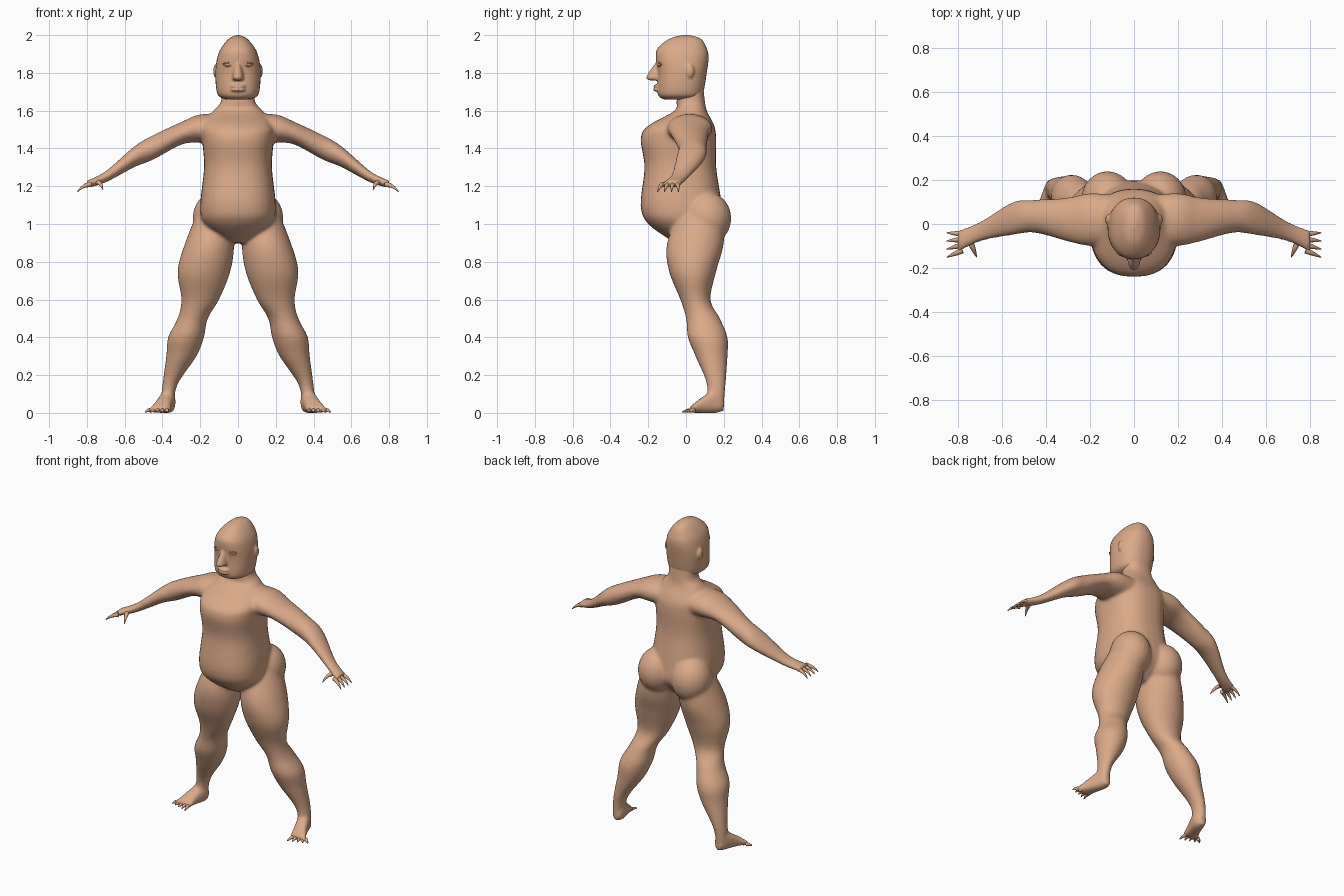
import bpy
import bmesh
from math import cos, sin, tau, copysign
from mathutils import Matrix, Vector

cube = bpy.data.objects.get("Cube")
if cube:
    bpy.data.objects.remove(cube, do_unlink=True)

SEGMENTS = 32
STEPS = 6
SIDES = (1, -1)

skin = bpy.data.materials.new("skin")
skin.use_nodes = True
skin.diffuse_color = (.7, .4, .25, 1)
shader = skin.node_tree.nodes["Principled BSDF"]
shader.inputs["Base Color"].default_value = skin.diffuse_color


def smooth_path(rows):
    """Blend smoothly between the stations of a loft."""
    rows = [Vector(row) for row in rows]
    slopes = [(after - before) / 2
              for before, after in zip(rows[:1] + rows[:-1], rows[1:] + rows[-1:])]
    result = []
    for start, end, leave, arrive in zip(rows, rows[1:], slopes, slopes[1:]):
        for step in range(STEPS):
            t = step / STEPS
            ease = t * t * (3 - 2 * t)
            result.append(start.lerp(end, ease)
                          + leave * t * (1 - t) ** 2
                          - arrive * t * t * (1 - t))
    return result + [rows[-1]]


def rounded(value, power):
    """Push a sine or cosine outward to make a boxier outline."""
    return copysign(abs(value) ** (2 / power), value)


def loft(bm, axis, rows, side=1, power=2):
    """Closed tube; each station is position, then low and high of both widths."""
    rings = []
    for position, low_a, high_a, low_b, high_b in smooth_path(rows):
        ring = []
        for k in range(SEGMENTS):
            angle = tau * k / SEGMENTS
            across = (1 + rounded(cos(angle), power)) / 2
            along = (1 + rounded(sin(angle), power)) / 2
            a = low_a + across * (high_a - low_a)
            b = low_b + along * (high_b - low_b)
            if axis == "x":
                point = Vector((position, b, a))
            elif axis == "y":
                point = Vector((a, position, b))
            else:
                point = Vector((a, b, position))
            point.x *= side
            ring.append(bm.verts.new(point))
        rings.append(ring)
    faces = [bm.faces.new(rings[0]), bm.faces.new(rings[-1])]
    for lower, upper in zip(rings, rings[1:]):
        for k in range(SEGMENTS):
            following = (k + 1) % SEGMENTS
            faces.append(bm.faces.new((lower[k], lower[following],
                                       upper[following], upper[k])))
    bmesh.ops.recalc_face_normals(bm, faces=faces)


def central_loft(bm, rows, power):
    """Upright tube on the centre line: height, half width, front, back."""
    loft(bm, "z", [(height, -half, half, front, back)
                   for height, half, front, back in rows], power=power)


def ellipsoid(bm, centre, radii):
    matrix = Matrix.Translation(centre) @ Matrix.Diagonal((*radii, 1))
    bmesh.ops.create_uvsphere(bm, u_segments=SEGMENTS, v_segments=SEGMENTS // 2,
                              radius=1, matrix=matrix)


def fleshy_object(name, bm, voxel, iterations):
    """Fuse the overlapping masses into one soft skin."""
    mesh = bpy.data.meshes.new(name)
    bm.to_mesh(mesh)
    bm.free()
    mesh.materials.append(skin)
    obj = bpy.data.objects.new(name, mesh)
    bpy.context.collection.objects.link(obj)
    fuse = obj.modifiers.new("fuse", "REMESH")
    fuse.mode = "VOXEL"
    fuse.voxel_size = voxel
    fuse.use_smooth_shade = True
    soften = obj.modifiers.new("soften", "SMOOTH")
    soften.factor = .5
    soften.iterations = iterations


def strands(name, ends, bulge, radii):
    """Mirrored pairs of thin curved tubes, each from a base to a tip."""
    curve = bpy.data.curves.new(name, "CURVE")
    curve.dimensions = "3D"
    curve.bevel_depth = 1
    curve.bevel_resolution = 3
    curve.use_fill_caps = True
    curve.materials.append(skin)
    for side in SIDES:
        for base, tip in ends:
            base, tip = Vector(base), Vector(tip)
            path = (base, base.lerp(tip, .6) + Vector(bulge), tip)
            spline = curve.splines.new("NURBS")
            spline.points.add(len(path) - 1)
            for point, place, radius in zip(spline.points, path, radii):
                point.co = (place.x * side, place.y, place.z, 1)
                point.radius = radius
            spline.order_u = 3
            spline.use_endpoint_u = True
            spline.resolution_u = 6
    bpy.context.collection.objects.link(bpy.data.objects.new(name, curve))


# Torso and neck, from the crotch upward
torso = [(.9, .06, -.06, .1), (1, .18, -.2, .19), (1.1, .2, -.24, .19),
         (1.3, .18, -.22, .16), (1.45, .19, -.24, .16), (1.52, .19, -.2, .15),
         (1.6, .13, -.06, .11), (1.65, .09, -.05, .1), (1.75, .09, -.04, .09)]

# Leg: height, inner, outer, front, back
leg = [(1.1, .03, .2, -.02, .2), (.9, .02, .28, -.1, .2), (.75, .04, .32, -.09, .16),
       (.6, .1, .3, -.03, .13), (.5, .16, .32, 0, .18), (.4, .18, .37, .01, .22),
       (.3, .22, .38, .05, .22), (.15, .32, .4, .11, .21), (.03, .34, .41, .1, .2)]

# Foot: depth, inner, outer, bottom, top
foot = [(.2, .35, .39, .01, .07), (.16, .33, .41, 0, .12),
        (.08, .35, .44, 0, .08), (.02, .36, .48, 0, .03)]

# Arm and palm: distance out, bottom, top, front, back
arm = [(.05, 1.42, 1.58, -.1, .13), (.2, 1.43, 1.58, -.1, .14),
       (.3, 1.42, 1.54, -.08, .12), (.45, 1.34, 1.47, -.04, .11),
       (.55, 1.3, 1.41, -.05, .1), (.7, 1.22, 1.28, -.08, .01),
       (.8, 1.19, 1.23, -.13, -.03)]

body = bmesh.new()
central_loft(body, torso, power=2.4)
for side in SIDES:
    loft(body, "z", leg, side)
    loft(body, "y", foot, side, power=2.6)
    loft(body, "x", arm, side)
    # Buttock
    ellipsoid(body, (.12 * side, .11, 1.03), (.12, .13, .14))
fleshy_object("body", body, voxel=.01, iterations=8)

# Head with nose, lips and ears
skull = [(1.66, .07, -.12, .06), (1.69, .11, -.15, .09), (1.8, .12, -.15, .11),
         (1.88, .11, -.16, .12), (1.93, .09, -.15, .11), (1.98, .05, -.09, .08),
         (2, .01, -.02, .02)]
nose = [(1.87, .01, -.15, -.1), (1.78, .03, -.21, -.1), (1.76, .02, -.19, -.1)]

head = bmesh.new()
central_loft(head, skull, power=2.3)
central_loft(head, nose, power=2)
for lip_height in (1.71, 1.73):
    ellipsoid(head, (0, -.15, lip_height), (.04, .024, .009))
for side in SIDES:
    ellipsoid(head, (.115 * side, .02, 1.81), (.016, .024, .038))
fleshy_object("head", head, voxel=.006, iterations=4)

# Upper and lower eyelid rims
eye_inner, eye_outer = (.03, -.148, 1.845), (.08, -.13, 1.845)
for name, lift in (("upper_eyelids", .02), ("lower_eyelids", -.02)):
    strands(name, [(eye_inner, eye_outer)], (0, -.01, lift), (.003, .005, .003))

# Fingers spread from the edge of the palm, with the thumb in front
fingers = [((.78, -.045 - .025 * i, 1.21), (.85, -.04 - .037 * i, 1.17))
           for i in range(4)]
thumb = ((.74, -.09, 1.22), (.715, -.15, 1.18))
strands("fingers", fingers + [thumb], (0, 0, .02), (.014, .01, .002))

# Toes fan outward from the ball of the foot
toes = [((.38 + .02 * i, .04, .014), (.37 + .03 * i, .01 * i - .02, .004))
        for i in range(5)]
strands("toes", toes, (0, 0, .008), (.013, .01, .003))
